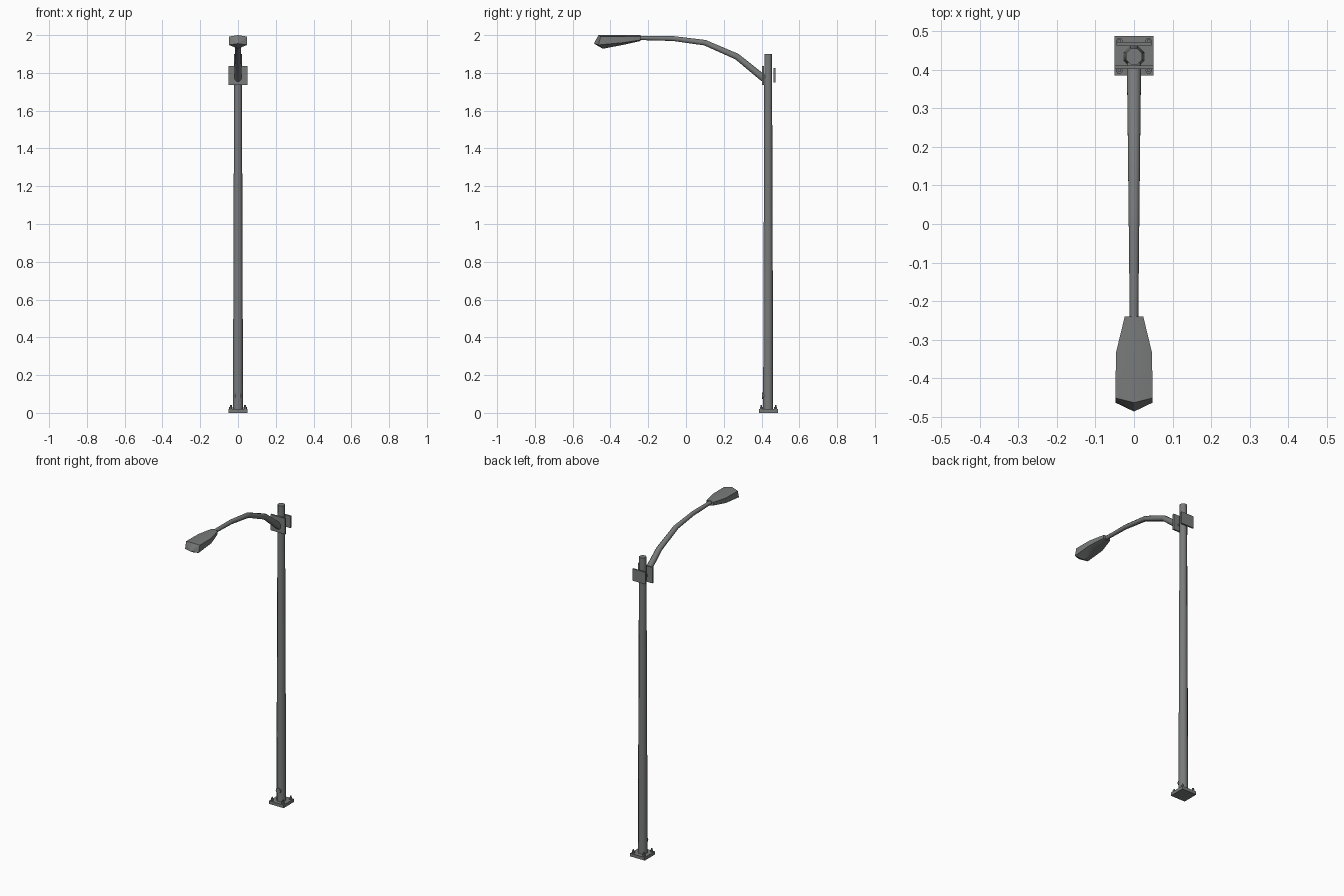
import bpy, bmesh, math
from mathutils import Vector, Matrix

if "Cube" in bpy.data.objects:
    bpy.data.objects.remove(bpy.data.objects["Cube"])

POLE_Y = 0.435
metal = bpy.data.materials.new("grey metal")
metal.diffuse_color = (0.19, 0.195, 0.195, 1)
metal.use_nodes = True
metal.node_tree.nodes["Principled BSDF"].inputs["Base Color"].default_value = metal.diffuse_color


def finish(name, bm, angle=None):
    bmesh.ops.recalc_face_normals(bm, faces=bm.faces)
    me = bpy.data.meshes.new(name)
    bm.to_mesh(me)
    bm.free()
    ob = bpy.data.objects.new(name, me)
    bpy.context.collection.objects.link(ob)
    me.materials.append(metal)
    if angle:
        bpy.ops.object.select_all(action='DESELECT')
        ob.select_set(True)
        bpy.context.view_layer.objects.active = ob
        bpy.ops.object.shade_smooth_by_angle(angle=math.radians(angle))
    return ob


def box(name, lo, hi):
    lo, hi = Vector(lo), Vector(hi)
    bm = bmesh.new()
    bmesh.ops.create_cube(bm, size=1)
    bmesh.ops.scale(bm, vec=hi - lo, verts=bm.verts)
    bmesh.ops.translate(bm, vec=(lo + hi) / 2, verts=bm.verts)
    return finish(name, bm)


def loft(name, rings, angle=None):
    """Skin a list of equal-length point rings and cap both ends."""
    bm = bmesh.new()
    rs = [[bm.verts.new(p) for p in r] for r in rings]
    n = len(rs[0])
    for a, b in zip(rs, rs[1:]):
        for i in range(n):
            j = (i + 1) % n
            bm.faces.new((a[i], a[j], b[j], b[i]))
    bm.faces.new(rs[0])
    bm.faces.new(rs[-1])
    return finish(name, bm, angle)


def ring(c, d, r, n, turn=0.0):
    """Regular ring of n points round c, facing direction d (in the YZ plane)."""
    d = Vector(d).normalized()
    u = Vector((1, 0, 0))
    v = d.cross(u)
    return [Vector(c) + r * (math.cos(t) * u + math.sin(t) * v)
            for t in (turn + 2 * math.pi * i / n for i in range(n))]


def rod(name, a, b, r0, r1, n, angle=50, turn=0.0):
    d = Vector(b) - Vector(a)
    return loft(name, [ring(a, d, r0, n, turn), ring(b, d, r1, n, turn)], angle)


# pole
rod("pole", (0, POLE_Y, 0.02), (0, POLE_Y, 1.9), 0.029, 0.022, 8, turn=math.pi / 8)

# base plate and its four bolts
box("base_plate", (-0.051, 0.386, 0), (0.051, 0.488, 0.02))
for sx in (-1, 1):
    for sy in (-1, 1):
        x, y = sx * 0.038, 0.437 + sy * 0.038
        rod("base_nut", (x, y, 0.02), (x, y, 0.032), 0.009, 0.009, 6)
        rod("base_bolt", (x, y, 0.032), (x, y, 0.042), 0.005, 0.005, 6)

# hand hole cover low on the pole
rod("hand_hole_cover", (0, 0.415, 0.09), (0, 0.403, 0.09), 0.017, 0.017, 8)

# clamp plates either side of the pole
box("front_clamp_plate", (-0.051, 0.402, 1.735), (0.051, 0.412, 1.836))
box("back_clamp_plate", (-0.045, 0.464, 1.75), (0.045, 0.473, 1.826))
# clamp bolts joining the plates

# curved tapering arm
path = [Vector((0, y, z)) for y, z in
        ((0.412, 1.77), (0.27, 1.886), (0.1, 1.96), (-0.07, 1.982), (-0.25, 1.985))]
radii = (0.020, 0.018, 0.016, 0.014, 0.012)
rings = []
for i, p in enumerate(path):
    d = path[min(i + 1, 4)] - path[max(i - 1, 0)]
    rings.append(ring(p, d, radii[i], 8, math.pi / 8))
loft("arm", rings, 50)


# lamp head: six-sided sections, each as (half width, then y,z of top, shoulder, hip, bottom)
def section(w, top, shoulder, hip, bottom):
    return [(0, *top), (w, *shoulder), (w, *hip),
            (0, *bottom), (-w, *hip), (-w, *shoulder)]


loft("lamp_head", [
    section(0.024, (-0.24, 2.0), (-0.24, 1.994), (-0.24, 1.974), (-0.24, 1.969)),
    section(0.047, (-0.335, 2.0), (-0.335, 1.992), (-0.335, 1.96), (-0.335, 1.948)),
    section(0.048, (-0.464, 2.0), (-0.452, 1.992), (-0.464, 1.948), (-0.44, 1.928)),
], 40)

# pointed nose closing the lamp head
bm = bmesh.new()
rim = [bm.verts.new(p) for p in section(0.048, (-0.464, 2.0), (-0.452, 1.992),
                                        (-0.464, 1.948), (-0.44, 1.928))]
tip = bm.verts.new((0, -0.487, 1.955))
for i in range(6):
    bm.faces.new((rim[i], rim[(i + 1) % 6], tip))
bm.normal_update()
ob = finish("lamp_nose", bm)
